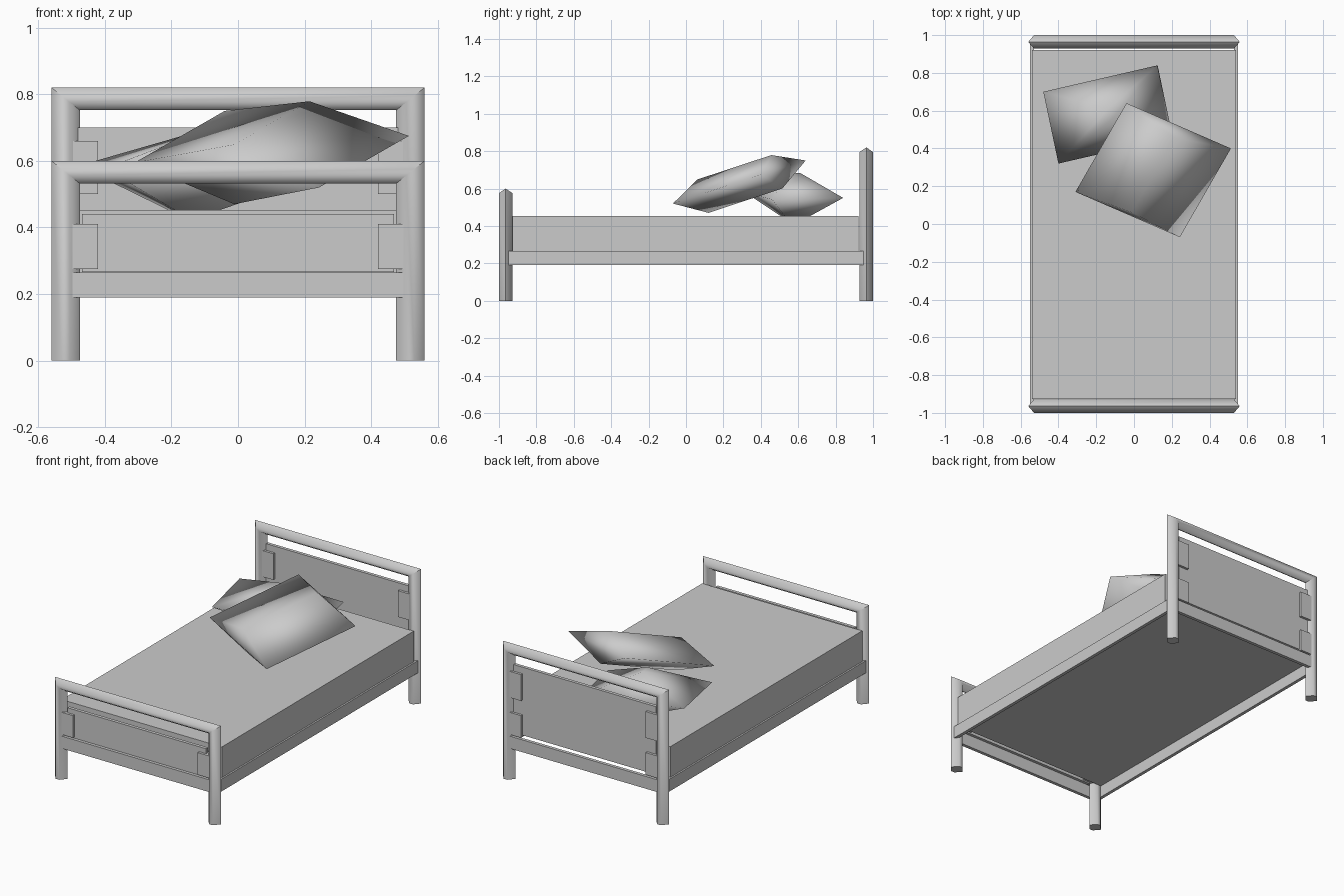
import bpy, bmesh, math
from mathutils import Vector

if "Cube" in bpy.data.objects:
    bpy.data.objects.remove(bpy.data.objects["Cube"])


def finish(name, bm):
    bmesh.ops.recalc_face_normals(bm, faces=bm.faces)
    mesh = bpy.data.meshes.new(name)
    bm.to_mesh(mesh)
    bm.free()
    ob = bpy.data.objects.new(name, mesh)
    bpy.context.collection.objects.link(ob)
    return ob


def box(name, x0, x1, y0, y1, z0, z1):
    bm = bmesh.new()
    bmesh.ops.create_cube(bm, size=1)
    for v in bm.verts:
        v.co = ((x0 + x1) / 2 + v.co.x * (x1 - x0),
                (y0 + y1) / 2 + v.co.y * (y1 - y0),
                (z0 + z1) / 2 + v.co.z * (z1 - z0))
    return finish(name, bm)


def bed_end(name, y, top):
    # Six-sided bar swept with mitred corners: leg, top rail, leg
    profile = [(0, 0), (.36, 1), (.64, 1), (1, 0), (.64, -1), (.36, -1)]
    bm = bmesh.new()
    rings = []
    for side, upper in ((-1, 0), (-1, 1), (1, 1), (1, 0)):
        rings.append([bm.verts.new((side * (.56 - .085 * t), y + .036 * v,
                                    upper * (top - .068 * t)))
                      for t, v in profile])
    for a, b in zip(rings, rings[1:]):
        for i in range(6):
            j = (i + 1) % 6
            bm.faces.new((a[i], a[j], b[j], b[i]))
    bm.faces.new(rings[0])
    bm.faces.new(rings[-1])
    ob = finish(name, bm)
    bpy.context.view_layer.objects.active = ob
    ob.select_set(True)
    bpy.ops.object.shade_smooth_by_angle(angle=math.radians(65))
    ob.select_set(False)


def pillow(name, a, b, d, h_top, h_bot, inset):
    # Four rim corners with a short ridge above and below
    a, b, d = Vector(a), Vector(b), Vector(d)
    c = b + d - a
    n = (d - a).cross(b - a).normalized()
    m0, m1 = (a + b) / 2, (c + d) / 2
    bm = bmesh.new()
    A, B, C, D = (bm.verts.new(p) for p in (a, b, c, d))
    for h in (h_top, -h_bot):
        p = bm.verts.new(m0.lerp(m1, inset) + n * h)
        q = bm.verts.new(m1.lerp(m0, inset) + n * h)
        for f in ((A, B, p), (B, C, q, p), (C, D, q), (D, A, p, q)):
            bm.faces.new(f)
    ob = finish(name, bm)
    for f in ob.data.polygons:
        f.use_smooth = True


# Head and foot frames
bed_end("headboard_frame", .964, .82)
bed_end("footboard_frame", -.964, .60)

# Infill panels
box("headboard_panel", -.48, .48, .955, .975, .285, .70)
box("footboard_panel", -.468, .468, -.975, -.955, .267, .44)

# Panel brackets and side rails, left and right
for side, label in ((-1, "left"), (1, "right")):
    x0, x1 = sorted((side * .42, side * .50))
    box(f"foot_bracket_{label}", x0, x1, -.99, -.94, .275, .41)
    box(f"head_lower_bracket_{label}", x0, x1, .94, .99, .275, .41)
    box(f"head_upper_bracket_{label}", x0, x1, .94, .99, .50, .66)
    x0, x1 = sorted((side * .53, side * .55))
    box(f"side_rail_{label}", x0, x1, -.95, .95, .19, .265)

# End rails
box("foot_rail", -.50, .50, -.99, -.97, .19, .265)
box("head_rail", -.50, .50, .97, .99, .19, .265)

# Mattress
box("mattress", -.54, .54, -.927, .922, .262, .452)

# Pillows
pillow("back_pillow", (-.48, .70, .585), (.125, .84, .55), (-.40, .32, .577),
       .12, .14, .42)
pillow("front_pillow", (-.04, .64, .75), (.513, .40, .675), (-.31, .17, .595),
       .083, .105, .08)
